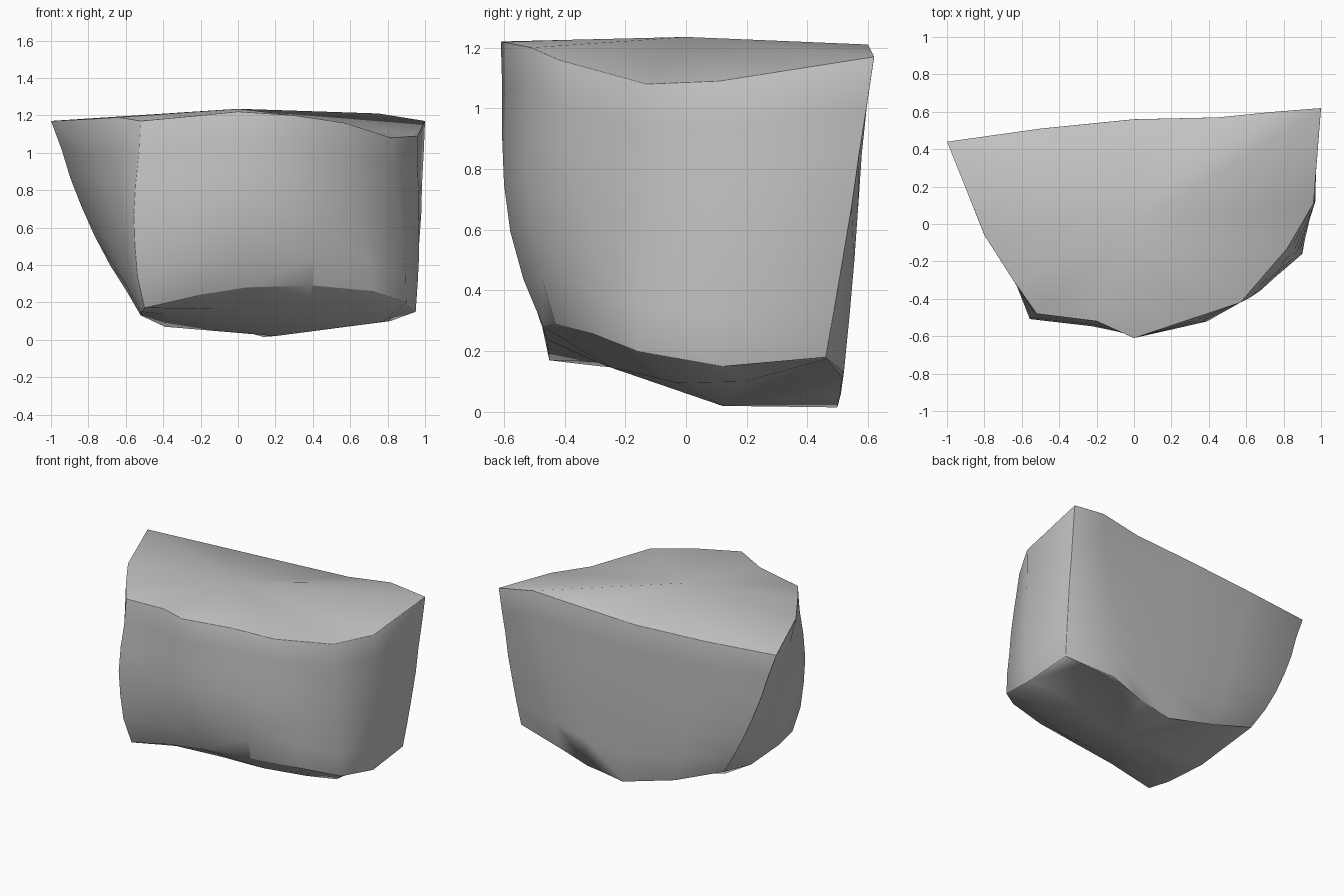
import bpy
import bmesh
import random
from mathutils import Vector

default_cube = bpy.data.objects.get("Cube")
if default_cube:
    bpy.data.objects.remove(default_cube, do_unlink=True)

random.seed(4)

# Rim and lower edge of the boulder, paired column by column, from the back left corner
RIM = [(-1, .44, 1.17), (-.8, -.06, 1.18), (-.64, -.31, 1.19), (-.52, -.48, 1.17),
       (-.2, -.52, 1.2), (0, -.61, 1.22), (.3, -.51, 1.2), (.57, -.42, 1.16),
       (.82, -.13, 1.08), (.96, .11, 1.09), (1, .62, 1.17), (.75, .6, 1.21),
       (.45, .57, 1.18), (0, .56, 1.16), (-.5, .51, 1.16)]
FOOT = [(-.59, .43, .25), (-.52, .03, .13), (-.52, -.28, .15), (-.5, -.45, .17),
        (-.2, -.46, .24), (.05, -.47, .28), (.4, -.43, .29), (.72, -.31, .26),
        (.9, -.16, .2), (.95, .12, .15), (.94, .46, .18), (.6, .52, .13),
        (.4, .51, .06), (.12, .5, .02), (-.25, .48, .12)]
LEVELS = 6


def bulge_of(top):
    """How far a wall column swells outward: most at the front, least at the back."""
    if top.y > .45 or top.x > .5:
        return .012
    return .065 if top.y < -.4 else .05


def wall_point(top, low, t, rough):
    """Point on a bulging wall column, t running from rim to foot."""
    point = top.lerp(low, t)
    outward = Vector((point.x, point.y, 0)).normalized()
    swell = t ** 1.4
    point += outward * bulge_of(top) * 4 * swell * (1 - swell)
    if rough:
        point += outward * random.uniform(-.004, .004)
    return point


def underside_point(low):
    """Underside rising toward the front and the two back corners."""
    x = .2 + .82 * (low.x - .2)
    y = .49 + .8 * (low.y - .49)
    aside = abs(x - .2)
    slope = .02 + .4 * max(0, .06 - y) + .12 * aside ** 2
    slope += .6 * aside * max(0, y - .1)
    return Vector((x, y, min(low.z - .005, slope)))


def bridge(bm, upper, lower):
    count = len(upper)
    for i in range(count):
        j = (i + 1) % count
        bm.faces.new((upper[i], lower[i], lower[j], upper[j]))


def cap(bm, ring, centre):
    middle = bm.verts.new(centre)
    for i, vert in enumerate(ring):
        bm.faces.new((vert, ring[(i + 1) % len(ring)], middle))


# Boulder shell: rim, bulging walls, undercut and two caps
bm = bmesh.new()
columns = [(Vector(a), Vector(b)) for a, b in zip(RIM, FOOT)]
rings = []
for level in range(LEVELS + 1):
    t = level / LEVELS
    inner = 0 < level < LEVELS
    rings.append([bm.verts.new(wall_point(a, b, t, inner)) for a, b in columns])
rings.append([bm.verts.new(underside_point(b)) for a, b in columns])
for upper, lower in zip(rings, rings[1:]):
    bridge(bm, upper, lower)
cap(bm, rings[0], (0, 0, 1.235))
cap(bm, rings[-1], (.2, .12, .02))
bmesh.ops.recalc_face_normals(bm, faces=bm.faces)

mesh = bpy.data.meshes.new("boulder")
bm.to_mesh(mesh)
bm.free()
boulder = bpy.data.objects.new("boulder", mesh)
bpy.context.collection.objects.link(boulder)

# Worn edges
bevel = boulder.modifiers.new("worn_edges", "BEVEL")
bevel.width = .015
bevel.segments = 2
bevel.limit_method = "ANGLE"
bevel.angle_limit = .7

# Stone colour
stone = bpy.data.materials.new("grey_stone")
stone.use_nodes = True
grey = (.55, .55, .55, 1)
stone.diffuse_color = grey
shader = next(n for n in stone.node_tree.nodes if n.type == "BSDF_PRINCIPLED")
shader.inputs["Base Color"].default_value = grey
mesh.materials.append(stone)

# Smooth weathered shading
mesh.polygons.foreach_set("use_smooth", [True] * len(mesh.polygons))
mesh.update()
